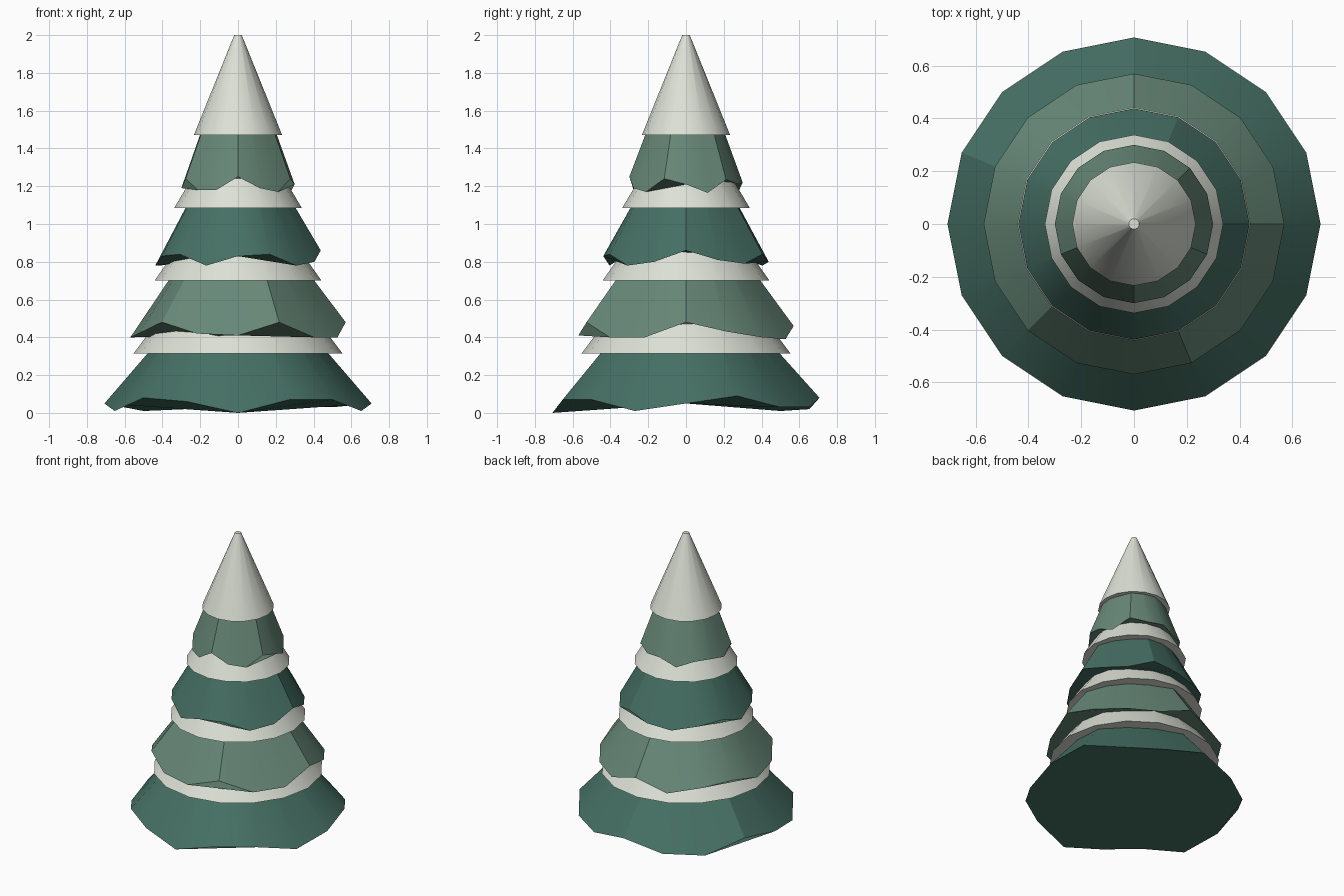
import bpy, bmesh, math

if "Cube" in bpy.data.objects:
    bpy.data.objects.remove(bpy.data.objects["Cube"])

SIDES = 16


def material(name, rgb):
    m = bpy.data.materials.new(name)
    m.diffuse_color = (*rgb, 1)
    m.use_nodes = True
    m.node_tree.nodes["Principled BSDF"].inputs["Base Color"].default_value = m.diffuse_color
    return m


dark = material("dark_green", (0.06, 0.16, 0.125))
light = material("light_green", (0.135, 0.245, 0.185))
snow = material("snow_white", (0.72, 0.75, 0.67))


def cone(name, mat, r_low, rim, r_top, z_top):
    """Closed 16-sided frustum; rim holds the height of each lower corner."""
    bm = bmesh.new()

    def ring(r, heights):
        return [bm.verts.new((r * math.cos(k * math.tau / SIDES),
                              r * math.sin(k * math.tau / SIDES), heights[k]))
                for k in range(SIDES)]

    low, top = ring(r_low, rim), ring(r_top, [z_top] * SIDES)
    for k in range(SIDES):
        n = (k + 1) % SIDES
        bm.faces.new((low[k], low[n], top[n], top[k])).smooth = True
    bm.faces.new(low[::-1])
    bm.faces.new(top)
    me = bpy.data.meshes.new(name)
    bm.to_mesh(me)
    bm.free()
    ob = bpy.data.objects.new(name, me)
    bpy.context.collection.objects.link(ob)
    me.materials.append(mat)
    bpy.context.view_layer.objects.active = ob
    ob.select_set(True)
    bpy.ops.object.shade_smooth_by_angle(angle=math.radians(30))
    ob.select_set(False)


# Branch tiers: mean rim height, rim radius, top radius, top height, and
# corner offsets (hundredths) that make the ragged rim
tiers = [
    (0.00, 0.707, 0.06, 0.80, dark,
     [5, 9, 3, 3, 8, 2, 1, 9, 5, 1, 8, 6, 0, 7, 7, 1]),
    (0.40, 0.570, 0.065, 1.15, light,
     [8, 3, 0, -1, 6, -1, 3, 5, 0, 2, 8, 2, 1, 8, 0, 0]),
    (0.80, 0.438, 0.06, 1.50, dark,
     [6, 1, -1, 4, 0, -2, 1, 3, -2, 3, 4, -2, 3, 4, -2, 0]),
    (1.20, 0.300, 0.03, 1.96, light,
     [1, -3.5, 3.5, 1, 2, -3, 1, 1, -1, 4, -2, -2, 5, -1, -3, 4]),
]
for i, (z, r, rt, zt, mat, jag) in enumerate(tiers, 1):
    cone(f"branch_tier_{i}", mat, r, [z + j / 100 for j in jag], rt, zt)

# Snow caps: even rim sitting just outside each tier
caps = [(0.315, 0.553, 0.10, 0.92), (0.70, 0.442, 0.09, 1.20),
        (1.085, 0.338, 0.09, 1.50), (1.47, 0.234, 0.02, 2.00)]
for i, (z, r, rt, zt) in enumerate(caps, 1):
    cone(f"snow_cap_{i}", snow, r, [z] * SIDES, rt, zt)
